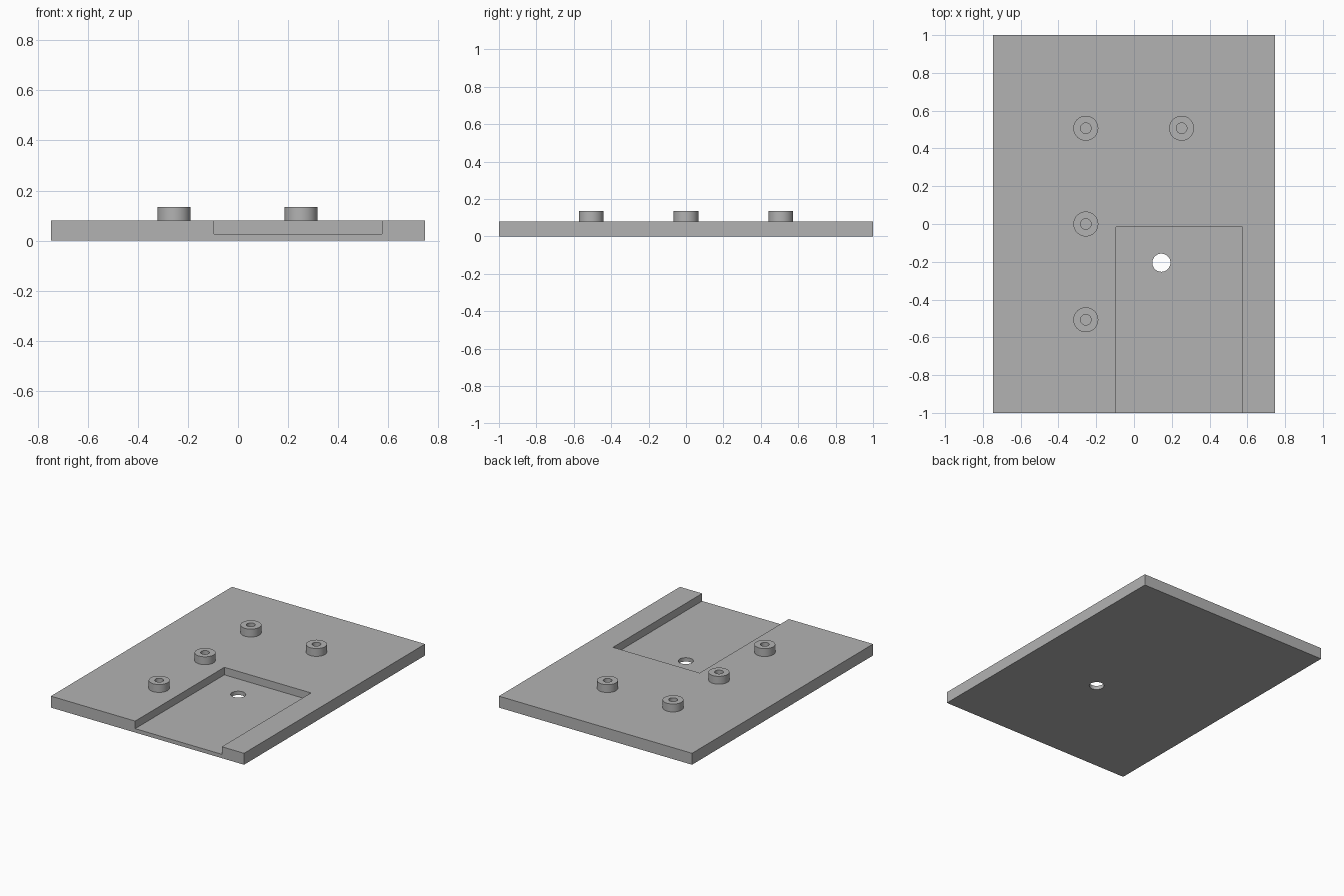
import bpy
import bmesh
import math
from mathutils import Matrix, Vector

cube = bpy.data.objects.get("Cube")
if cube:
    bpy.data.objects.remove(cube, do_unlink=True)

PLATE_TOP = 0.08
STANDOFF_TOP = 0.135
POCKET_FLOOR = 0.027

grey = bpy.data.materials.new("plain grey")
grey.use_nodes = True
grey.diffuse_color = (0.45, 0.45, 0.45, 1)
grey.node_tree.nodes["Principled BSDF"].inputs["Base Color"].default_value = grey.diffuse_color


def add_object(name, bm):
    bmesh.ops.recalc_face_normals(bm, faces=bm.faces)
    mesh = bpy.data.meshes.new(name)
    bm.to_mesh(mesh)
    bm.free()
    mesh.materials.append(grey)
    obj = bpy.data.objects.new(name, mesh)
    bpy.context.collection.objects.link(obj)
    return obj


def box(name, low, high):
    low, high = Vector(low), Vector(high)
    bm = bmesh.new()
    matrix = Matrix.Translation((low + high) / 2) @ Matrix.Diagonal((*(high - low), 1))
    bmesh.ops.create_cube(bm, size=1, matrix=matrix)
    return add_object(name, bm)


def cylinder(name, x, y, radius, bottom, top):
    bm = bmesh.new()
    bmesh.ops.create_cone(bm, cap_ends=True, segments=48, radius1=radius, radius2=radius,
                          depth=top - bottom,
                          matrix=Matrix.Translation((x, y, (bottom + top) / 2)))
    return add_object(name, bm)


def cut(target, cutter):
    """Subtract the cutter, apply the result and remove the cutter."""
    mod = target.modifiers.new("cut", "BOOLEAN")
    mod.operation = "DIFFERENCE"
    mod.solver = "EXACT"
    mod.object = cutter
    bpy.ops.object.select_all(action="DESELECT")
    bpy.context.view_layer.objects.active = target
    target.select_set(True)
    bpy.ops.object.modifier_apply(modifier=mod.name)
    bpy.data.objects.remove(cutter, do_unlink=True)


def smooth(obj):
    bpy.ops.object.select_all(action="DESELECT")
    bpy.context.view_layer.objects.active = obj
    obj.select_set(True)
    bpy.ops.object.shade_smooth_by_angle(angle=math.radians(30))


# Base plate with a pocket open to the front and a through hole
plate = box("base_plate", (-0.747, -1, 0), (0.747, 1, PLATE_TOP))
cut(plate, box("pocket_cutter", (-0.095, -1.1, POCKET_FLOOR), (0.575, -0.015, 0.2)))
cut(plate, cylinder("hole_cutter", 0.145, -0.205, 0.048, -0.1, 0.2))
smooth(plate)

# Hollow round standoffs, seated slightly into the plate
positions = {
    "back_right": (-0.255, 0.507),
    "back_left": (0.252, 0.507),
    "middle_right": (-0.255, 0),
    "front_right": (-0.255, -0.507),
}
for place, (x, y) in positions.items():
    standoff = cylinder(place + "_standoff", x, y, 0.066, PLATE_TOP - 0.01, STANDOFF_TOP)
    cut(standoff, cylinder("bore_cutter", x, y, 0.028, 0, 0.2))
    smooth(standoff)
